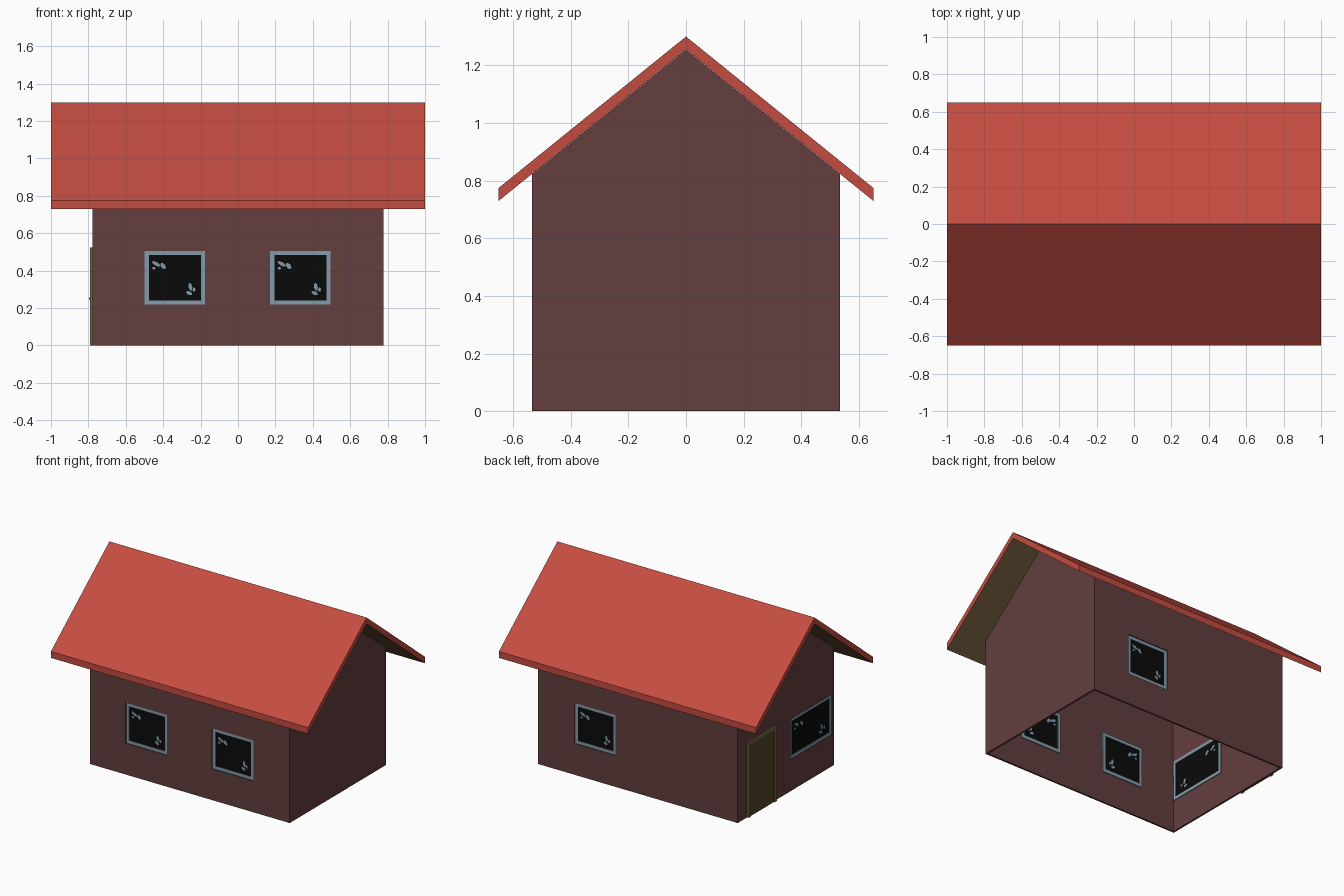
import bpy, bmesh, math
from mathutils import Matrix, Vector

if "Cube" in bpy.data.objects:
    bpy.data.objects.remove(bpy.data.objects["Cube"])


def material(name, hex_code):
    """Flat colour from an sRGB hex code."""
    rgb = [int(hex_code[i:i + 2], 16) / 255 for i in (0, 2, 4)]
    lin = [c / 12.92 if c <= 0.04045 else ((c + 0.055) / 1.055) ** 2.4 for c in rgb]
    m = bpy.data.materials.new(name)
    m.diffuse_color = (*lin, 1)
    m.use_nodes = True
    m.node_tree.nodes["Principled BSDF"].inputs["Base Color"].default_value = m.diffuse_color
    return m


WALL = material("maroon wall", "623E3D")
RED = material("red roof", "C44C41")
BROWN = material("brown boards", "6E5A3A")
ORANGE = material("orange rafters", "B8742A")
FRAME = material("blue grey frame", "829BAB")
GLASS = material("black glass", "0A0A0A")
DOOR = material("dark olive door", "554829")
TRIM = material("olive door trim", "75653F")


def make_object(name, bm, *mats):
    me = bpy.data.meshes.new(name)
    bm.to_mesh(me)
    bm.free()
    for m in mats:
        me.materials.append(m)
    ob = bpy.data.objects.new(name, me)
    bpy.context.collection.objects.link(ob)
    return ob


def add_box(bm, x0, x1, y0, y1, z0, z1):
    mat = Matrix.Translation(((x0 + x1) / 2, (y0 + y1) / 2, (z0 + z1) / 2))
    mat = mat @ Matrix.Diagonal((x1 - x0, y1 - y0, z1 - z0, 1))
    bmesh.ops.create_cube(bm, size=1, matrix=mat)


def add_prism(bm, profile, x0, x1):
    """Extrude a (y, z) profile along x."""
    a = [bm.verts.new((x0, y, z)) for y, z in profile]
    b = [bm.verts.new((x1, y, z)) for y, z in profile]
    n = len(profile)
    faces = [bm.faces.new(a), bm.faces.new(b[::-1])]
    faces += [bm.faces.new((a[i], b[i], b[(i + 1) % n], a[(i + 1) % n])) for i in range(n)]
    bmesh.ops.recalc_face_normals(bm, faces=faces)


HX, HY = 0.777, 0.535          # wall half sizes
RIDGE, SLOPE, EAVE = 1.30, 0.808, 0.65
THICK = 0.045                  # vertical roof thickness


def chevron(inset):
    top, low = RIDGE - inset, RIDGE - THICK + inset
    e = EAVE - inset
    return [(-e, low - SLOPE * e), (-e, top - SLOPE * e), (0, top),
            (e, top - SLOPE * e), (e, low - SLOPE * e), (0, low)]


# Walls: open shell, no floor and no ceiling
bm = bmesh.new()
peak = RIDGE - THICK - 0.001
side = peak - SLOPE * HY
profile = [(-HY, 0), (HY, 0), (HY, side), (0, peak), (-HY, side)]
add_prism(bm, profile, -HX, HX)
open_faces = [f for f in bm.faces if abs(f.normal.z) > 0.3]
bmesh.ops.delete(bm, geom=open_faces, context='FACES')
for f in bm.faces:
    c = f.calc_center_median()
    if f.normal.dot(Vector((c.x, c.y, 0))) < 0:
        f.normal_flip()
walls = make_object("walls", bm, WALL)
solid = walls.modifiers.new("thickness", 'SOLIDIFY')
solid.thickness = 0.018
solid.offset = -1

# Window placements: name, wall point, turn about z, width
Z_MID, HEIGHT = 0.362, 0.285
windows = [
    ("front_window_left", (-0.338, -HY, Z_MID), 0, 0.322),
    ("front_window_right", (0.333, -HY, Z_MID), 0, 0.322),
    ("back_window", (0.333, HY, Z_MID), math.pi, 0.322),
    ("side_window", (-HX, -0.283, Z_MID), -math.pi / 2, 0.465),
]

# Window openings
bm = bmesh.new()
for name, loc, turn, w in windows:
    part = bmesh.new()
    add_box(part, -w / 2, w / 2, -0.06, 0.06, -HEIGHT / 2, HEIGHT / 2)
    part.transform(Matrix.Translation(loc) @ Matrix.Rotation(turn, 4, 'Z'))
    tmp = bpy.data.meshes.new("tmp")
    part.to_mesh(tmp)
    part.free()
    bm.from_mesh(tmp)
    bpy.data.meshes.remove(tmp)
cutter = make_object("window_cutter", bm)
cutter.hide_render = True
cut = walls.modifiers.new("openings", 'BOOLEAN')
cut.object = cutter
cut.operation = 'DIFFERENCE'
cut.solver = 'EXACT'
bpy.context.view_layer.update()
dg = bpy.context.evaluated_depsgraph_get()
baked = bpy.data.meshes.new_from_object(walls.evaluated_get(dg))
walls.modifiers.clear()
walls.data = baked
bpy.data.objects.remove(cutter)

# Glints on the glass: centre (as fraction of half size), radii, tilt
glints = [(-0.72, 0.62, 0.026, 0.010, 0.5), (-0.45, 0.52, 0.020, 0.012, 0.9),
          (-0.80, 0.42, 0.010, 0.007, 0.2), (0.60, -0.40, 0.010, 0.022, -0.2),
          (0.55, -0.68, 0.018, 0.010, 0.4), (0.74, -0.52, 0.008, 0.012, 0.0)]

# Windows: recessed frame, pane and glints
for name, loc, turn, w in windows:
    hw, hh, t = w / 2, HEIGHT / 2, 0.022
    place = Matrix.Translation(loc) @ Matrix.Rotation(turn, 4, 'Z')
    bm = bmesh.new()
    for s in (-1, 1):
        x0, x1 = sorted((s * hw, s * (hw - t)))
        z0, z1 = sorted((s * hh, s * (hh - t)))
        add_box(bm, x0, x1, 0.007, 0.019, -hh, hh)
        add_box(bm, -hw + t, hw - t, 0.007, 0.019, z0, z1)
    for u, v, ru, rv, tilt in glints:
        mat = Matrix.Translation((u * (hw - t), 0.013, v * (hh - t)))
        mat = mat @ Matrix.Rotation(tilt, 4, 'Y') @ Matrix.Diagonal((ru, 1, rv, 1))
        mat = mat @ Matrix.Rotation(math.pi / 2, 4, 'X')
        bmesh.ops.create_cone(bm, cap_ends=True, segments=7, radius1=1, radius2=1,
                              depth=0.008, matrix=mat)
    make_object(name + "_frame", bm, FRAME).matrix_world = place
    bm = bmesh.new()
    add_box(bm, -hw + t, hw - t, 0.011, 0.015, -hh + t, hh - t)
    make_object(name + "_pane", bm, GLASS).matrix_world = place

# Door on the left side: trim, leaf and handle
D0, D1, DZ, T = 0.12, 0.43, 0.525, 0.025
bm = bmesh.new()
add_box(bm, -0.79, -HX, D0, D0 + T, 0, DZ)
add_box(bm, -0.79, -HX, D1 - T, D1, 0, DZ)
add_box(bm, -0.79, -HX, D0 + T, D1 - T, DZ - T, DZ)
make_object("door_trim", bm, TRIM)
bm = bmesh.new()
add_box(bm, -0.784, -HX, D0 + T, D1 - T, 0, DZ - T)
make_object("door_leaf", bm, DOOR)
bm = bmesh.new()
bmesh.ops.create_uvsphere(bm, u_segments=8, v_segments=6, radius=0.009,
                          matrix=Matrix.Translation((-0.787, D1 - 0.055, 0.25)))
make_object("door_handle", bm, TRIM)

# Roof: red slab with a brown boarded underside
bm = bmesh.new()
add_prism(bm, chevron(0), -1, 1)
for f in bm.faces:
    f.material_index = 1 if f.normal.z < -0.3 else 0
make_object("roof", bm, RED, BROWN)

# Rafters hidden inside the roof slab
bm = bmesh.new()
for i in range(5):
    x = -0.84 + 0.38 * i
    add_prism(bm, chevron(0.003), x, x + 0.075)
make_object("rafters", bm, ORANGE)
